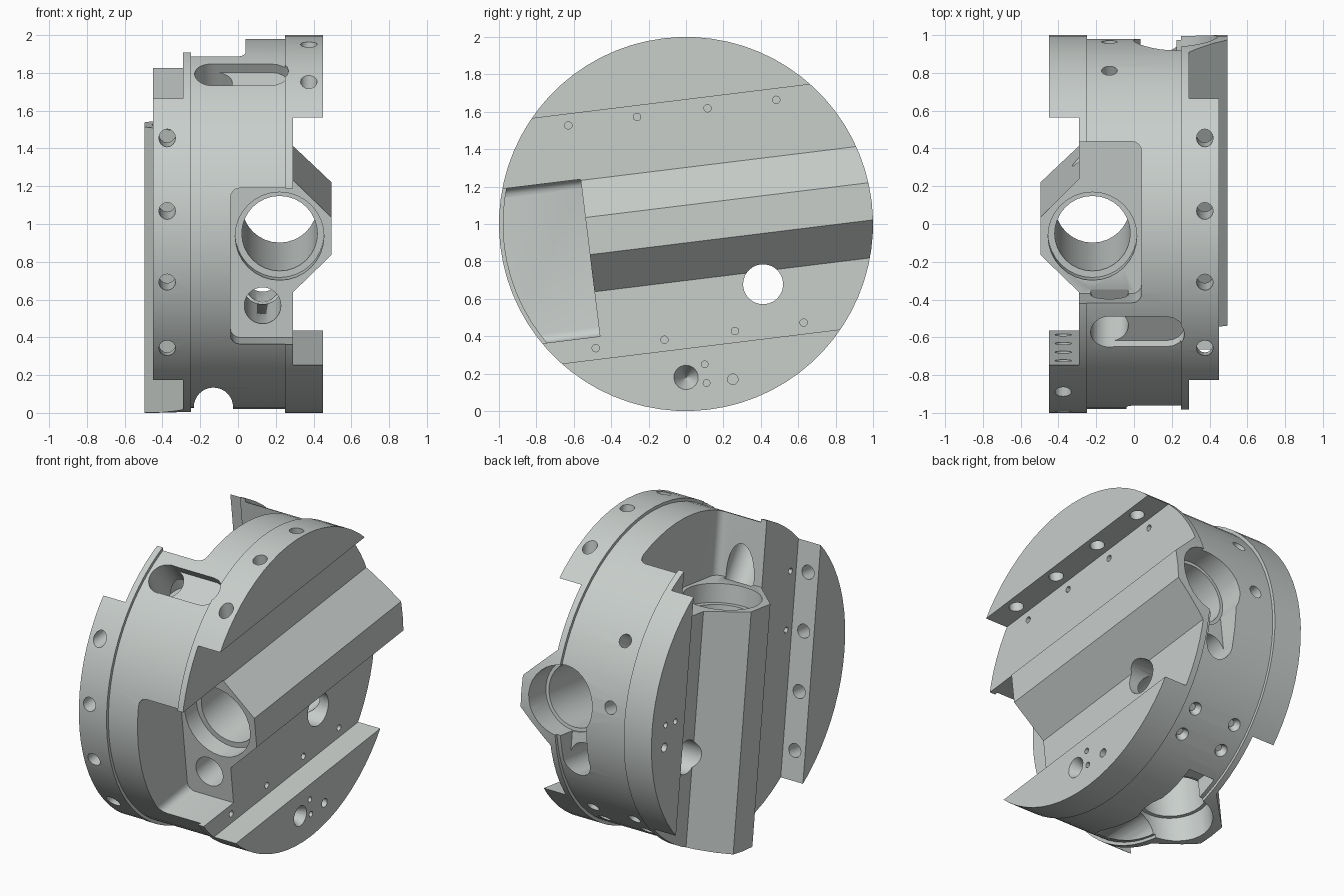
import bpy, bmesh, math
from mathutils import Vector, Matrix

if "Cube" in bpy.data.objects:
    bpy.data.objects.remove(bpy.data.objects["Cube"])

TILT = math.radians(7)
C, S = math.cos(TILT), math.sin(TILT)
# Half turn that carries the +x side features onto the -x side
FLIP = Matrix(((-1, 0, 0, 0), (0, 0, -1, 0), (0, -1, 0, 0), (0, 0, 0, 1)))

metal = bpy.data.materials.new("pale grey metal")
metal.use_nodes = True
COL = (0.58, 0.62, 0.60, 1)
metal.diffuse_color = COL
metal.node_tree.nodes["Principled BSDF"].inputs["Base Color"].default_value = COL


def to_object(bm, name):
    bmesh.ops.recalc_face_normals(bm, faces=bm.faces)
    me = bpy.data.meshes.new(name)
    bm.to_mesh(me)
    bm.free()
    me.materials.append(metal)
    ob = bpy.data.objects.new(name, me)
    bpy.context.collection.objects.link(ob)
    return ob


def loft(bm, *loops):
    """Closed solid through loops of equal length, capped at both ends."""
    rings = [[bm.verts.new(p) for p in loop] for loop in loops]
    for p, q in zip(rings, rings[1:]):
        for i in range(len(p)):
            j = (i + 1) % len(p)
            bm.faces.new((p[i], p[j], q[j], q[i]))
    bm.faces.new(rings[0][::-1])
    bm.faces.new(rings[-1])


def prism(bm, profile, a, b):
    """Extrude an (x, z) profile along y from a to b."""
    loft(bm, *[[(x, y, z) for x, z in profile] for y in (a, b)])


def cyl(bm, centre, axis, r, length, r2=None, n=32):
    """Cylinder or cone centred on a point along an axis."""
    rot = Vector(axis).to_track_quat('Z', 'Y').to_matrix().to_4x4()
    bmesh.ops.create_cone(bm, cap_ends=True, segments=n, radius1=r,
                          radius2=r if r2 is None else r2, depth=length,
                          matrix=Matrix.Translation(centre) @ rot)


def cut(body, build, both=True):
    """Subtract a tool, and its half-turned copy for the other side."""
    for m in ([Matrix(), FLIP] if both else [Matrix()]):
        bm = bmesh.new()
        build(bm)
        bm.transform(m)
        tool = to_object(bm, "cutter")
        tool.hide_render = True
        mod = body.modifiers.new("cut", 'BOOLEAN')
        mod.operation, mod.object = 'DIFFERENCE', tool
        # Second solver is used only if the first leaves the body unchanged
        for solver in ('MANIFOLD', 'EXACT'):
            mod.solver = solver
            dg = bpy.context.evaluated_depsgraph_get()
            me = bpy.data.meshes.new_from_object(body.evaluated_get(dg))
            if len(me.vertices) not in (0, len(body.data.vertices)):
                break
        body.modifiers.clear()
        body.data = me
        bpy.data.objects.remove(tool)


# Disc blank: two flanges with a slightly smaller band between them
bm = bmesh.new()
N = 72
loft(bm, *[[(x, r * math.cos(2 * math.pi * i / N), r * math.sin(2 * math.pi * i / N))
            for i in range(N)]
           for x, r in [(-.5, 1), (-.25, 1), (-.25, .98), (.25, .98), (.25, 1), (.5, 1)]])
body = to_object(bm, "disc_body")

# Wide channel that leaves a chamfered ridge in the middle of the face
cut(body, lambda b: prism(b, [(.29, -.3), (.29, -.66), (.45, -.66), (.45, -1.2), (.7, -1.2),
                              (.7, 1.2), (.45, 1.2), (.45, .66), (.29, .66), (.29, .3),
                              (.495, .1), (.495, -.1)], -1.3, 1.3))

# Pocket with rounded inner corners at one end of the ridge
R = .05
corner = []
for cz, a0 in ((.306 - R, 90), (-.54 + R, 180)):
    for k in range(5):
        a = math.radians(a0 + 22.5 * k)
        corner.append((-.04 + R + R * math.cos(a), cz + R * math.sin(a)))
cut(body, lambda b: prism(b, corner + [(1, -.54), (1, .306)], -1.3, -.53))

# Main bore with wider mouths, and the smaller bore beside it
cut(body, lambda b: cyl(b, (.22, 0, 0), (0, 1, 0), .2, 2.8))
cut(body, lambda b: cyl(b, (.22, -.52, 0), (0, 1, 0), .235, .22))
cut(body, lambda b: cyl(b, (.22, 1.05, 0), (0, 1, 0), .222, .46))
cut(body, lambda b: cyl(b, (.13, 0, -.37), (0, 1, 0), .097, 2.8))

# Recess joining the two bores where they leave the rim
cut(body, lambda b: prism(b, [(.035, -.36), (.225, -.36), (.225, -.05), (.035, -.05)], .83, 1.3))

# Cross hole through the thickness
cut(body, lambda b: cyl(b, (0, .37, -.37), (1, 0, 0), .107, 1.4), False)


# Bolt holes through one raised segment and small holes in the channel floor
def bolt_holes(b):
    for u in (-.56, -.19, .19, .56):
        cyl(b, (.375, u, .85), (0, 0, 1), .044, .5, n=16)
        for s in (-1, 1):
            cyl(b, (.29, u, s * .6), (1, 0, 0), .02, .16, n=12)


cut(body, bolt_holes)


# Hole cluster on the lower raised segment
def cluster(b):
    for y, z, r, r2 in [(0, -.82, .002, .108), (.1, -.75, .018, .018),
                        (.11, -.85, .018, .018), (.25, -.83, .028, .028)]:
        cyl(b, (.43, y * C + z * S, z * C - y * S), (1, 0, 0), r, .2, r2, n=16)


cut(body, cluster)


# Radial holes in the middle band
def band_holes(b):
    for deg in (27, 3):
        a = math.radians(deg)
        d = Vector((0, math.cos(a), math.sin(a)))
        cyl(b, Vector((-.13, 0, 0)) + d * .95, d, .042, .2, n=16)


cut(body, band_holes)

# Radial hole with a shallow slot on the upper front rim
RAD = Vector((0, -.4817, .876))
TAN = Vector((0, .876, .4817))
cut(body, lambda b: cyl(b, Vector((-.13, 0, 0)) + RAD * .85, RAD, .1, .5), False)


def slot(b):
    pts = []
    for cx, a0 in ((.17, -90), (-.13, 90)):
        for k in range(9):
            a = math.radians(a0 + 22.5 * k)
            pts.append(Vector((cx + .098 * math.cos(a), 0, 0)) + TAN * .098 * math.sin(a))
    loft(b, [p + RAD * .92 for p in pts], [p + RAD * 1.2 for p in pts])


cut(body, slot, False)

# Rounded notch across the bottom of the middle band
cut(body, lambda b: cyl(b, (-.13, -.97 * S, -.97 * C), (0, C, -S), .104, 2), False)


# Four countersunk holes on the lower rear rim
def rim_holes(b):
    for x in (-.15, .15):
        for deg in (-47.5, -57.5):
            a = math.radians(deg)
            d = Vector((0, math.cos(a), math.sin(a)))
            cyl(b, Vector((x, 0, 0)) + d * .98, d, .022, .08, .06, n=16)


cut(body, rim_holes, False)

# Tilt the disc and stand it on the ground
body.data.transform(Matrix.Translation((0, 0, 1)) @ Matrix.Rotation(TILT, 4, 'X'))
body.data.materials.clear()
body.data.materials.append(metal)
bpy.ops.object.select_all(action='DESELECT')
body.select_set(True)
bpy.context.view_layer.objects.active = body
bpy.ops.object.shade_smooth_by_angle(angle=math.radians(30))
